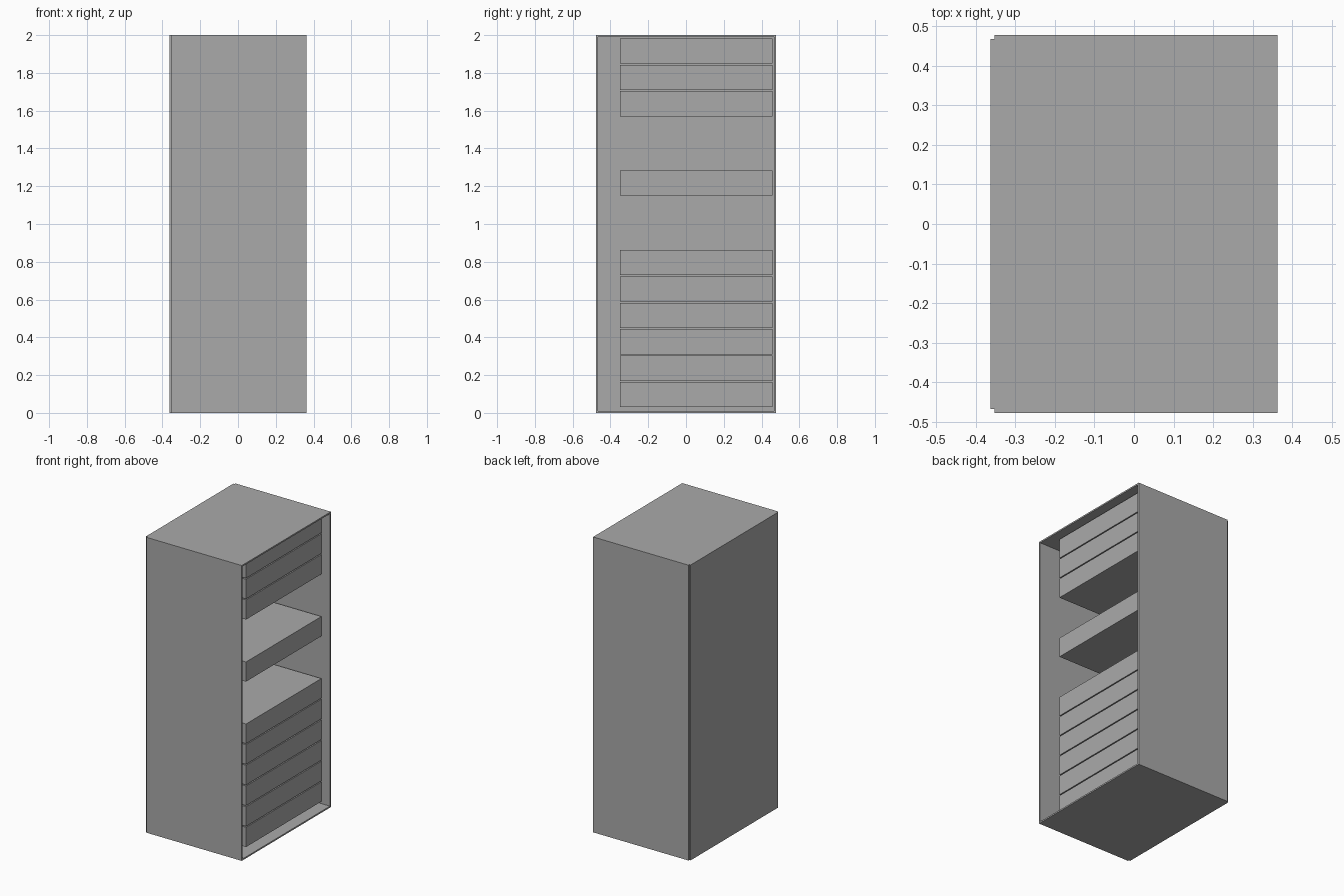
import bpy

if "Cube" in bpy.data.objects:
    bpy.data.objects.remove(bpy.data.objects["Cube"], do_unlink=True)

# One plain grey for everything
grey = bpy.data.materials.new("plain_grey")
grey.use_nodes = True
colour = (0.4, 0.4, 0.4, 1)
grey.diffuse_color = colour
grey.node_tree.nodes["Principled BSDF"].inputs["Base Color"].default_value = colour


def box(name, low, high):
    """Axis-aligned box between two corners."""
    centre = [(a + b) / 2 for a, b in zip(low, high)]
    bpy.ops.mesh.primitive_cube_add(size=1, location=centre)
    ob = bpy.context.object
    ob.name = name
    ob.scale = [b - a for a, b in zip(low, high)]
    bpy.ops.object.transform_apply(location=False, rotation=False, scale=True)
    ob.data.materials.append(grey)
    return ob


T = 0.01                       # sheet thickness
X, Y, H = 0.362, 0.477, 2.0    # half width, half depth, height

# Cabinet shell, open towards +x
box("front_wall", (-X + T, -Y, T), (X, -Y + T, H))
box("rear_wall", (-X + T, Y - T, T), (X, Y, H))
box("closed_side_panel", (-X, -Y + T, 0), (-X + T, Y - T, H))
box("top_panel", (-X + T, -Y + T, H - T), (X, Y - T, H))
box("bottom_panel", (-X + T, -Y, 0), (X, Y, T))

# Rack units sit on an even pitch, with some slots left empty
PITCH, UNIT_HEIGHT, FIRST = 0.14, 0.133, 0.03
for slot in (0, 1, 2, 3, 4, 5, 8, 11, 12, 13):
    z = FIRST + PITCH * slot
    box(f"rack_unit_{slot + 1}", (-0.305, -0.35, z), (0.305, 0.457, z + UNIT_HEIGHT))
